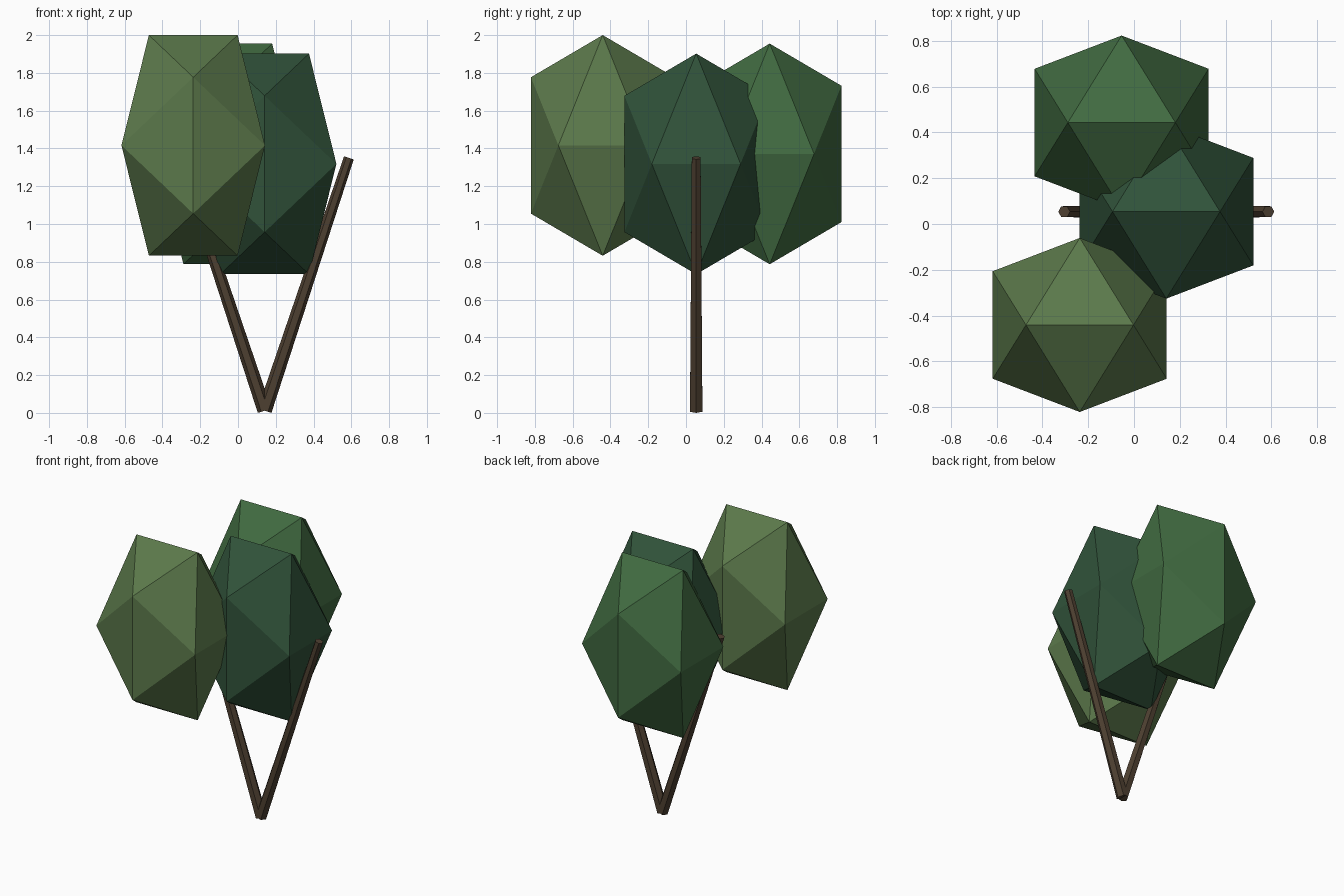
import bpy
import bmesh
from math import sqrt
from mathutils import Vector

if "Cube" in bpy.data.objects:
    bpy.data.objects.remove(bpy.data.objects["Cube"])

PHI = (1 + sqrt(5)) / 2


def material(name, rgb):
    mat = bpy.data.materials.new(name)
    mat.diffuse_color = (*rgb, 1)
    mat.use_nodes = True
    mat.node_tree.nodes["Principled BSDF"].inputs["Base Color"].default_value = mat.diffuse_color
    return mat


def finish(name, bm, mat):
    bmesh.ops.recalc_face_normals(bm, faces=bm.faces)
    mesh = bpy.data.meshes.new(name)
    bm.to_mesh(mesh)
    bm.free()
    mesh.materials.append(mat)
    obj = bpy.data.objects.new(name, mesh)
    bpy.context.collection.objects.link(obj)
    return obj


def crown(name, center, mat):
    """Stretched icosahedron with an edge along x at its top and bottom."""
    rx, rz = 0.38, 0.584
    bm = bmesh.new()
    for a in (-1, 1):
        for b in (-1, 1):
            for p in ((a / PHI, 0, b), (a, b / PHI, 0), (0, a, b / PHI)):
                bm.verts.new((p[0] * rx, p[1] * rx, p[2] * rz))
    bmesh.ops.convex_hull(bm, input=bm.verts)
    finish(name, bm, mat).location = center


def stem(name, bottom, top, mat):
    """Tapered six-sided stem between two points."""
    bottom, top = Vector(bottom), Vector(top)
    axis = top - bottom
    bm = bmesh.new()
    bmesh.ops.create_cone(bm, cap_ends=True, segments=6,
                          radius1=0.038, radius2=0.027, depth=axis.length)
    # put a corner of the hexagon in the leaning (x) direction
    corner = max(bm.verts, key=lambda v: v.co.x).co
    corner_angle = Vector((corner.x, corner.y)).angle_signed(Vector((1, 0)))
    if abs(corner_angle) > 0.01:
        for v in bm.verts:
            v.co.x, v.co.y = v.co.y, -v.co.x
    obj = finish(name, bm, mat)
    obj.location = (bottom + top) / 2
    obj.rotation_mode = 'QUATERNION'
    obj.rotation_quaternion = Vector((0, 0, 1)).rotation_difference(axis)


# Leafy crowns
crown("front_crown", (-0.237, -0.441, 1.416), material("light_leaf", (0.105, 0.19, 0.07)))
crown("middle_crown", (0.141, 0.054, 1.318), material("dark_leaf", (0.03, 0.085, 0.042)))
crown("back_crown", (-0.054, 0.443, 1.371), material("mid_leaf", (0.052, 0.145, 0.052)))

# Two stems spreading from one foot
bark = material("bark", (0.075, 0.05, 0.03))
for side, sign in (("right", 1), ("left", -1)):
    stem(side + "_stem", (0.141, 0.054, 0.012), (0.141 + sign * 0.446, 0.054, 1.35), bark)
